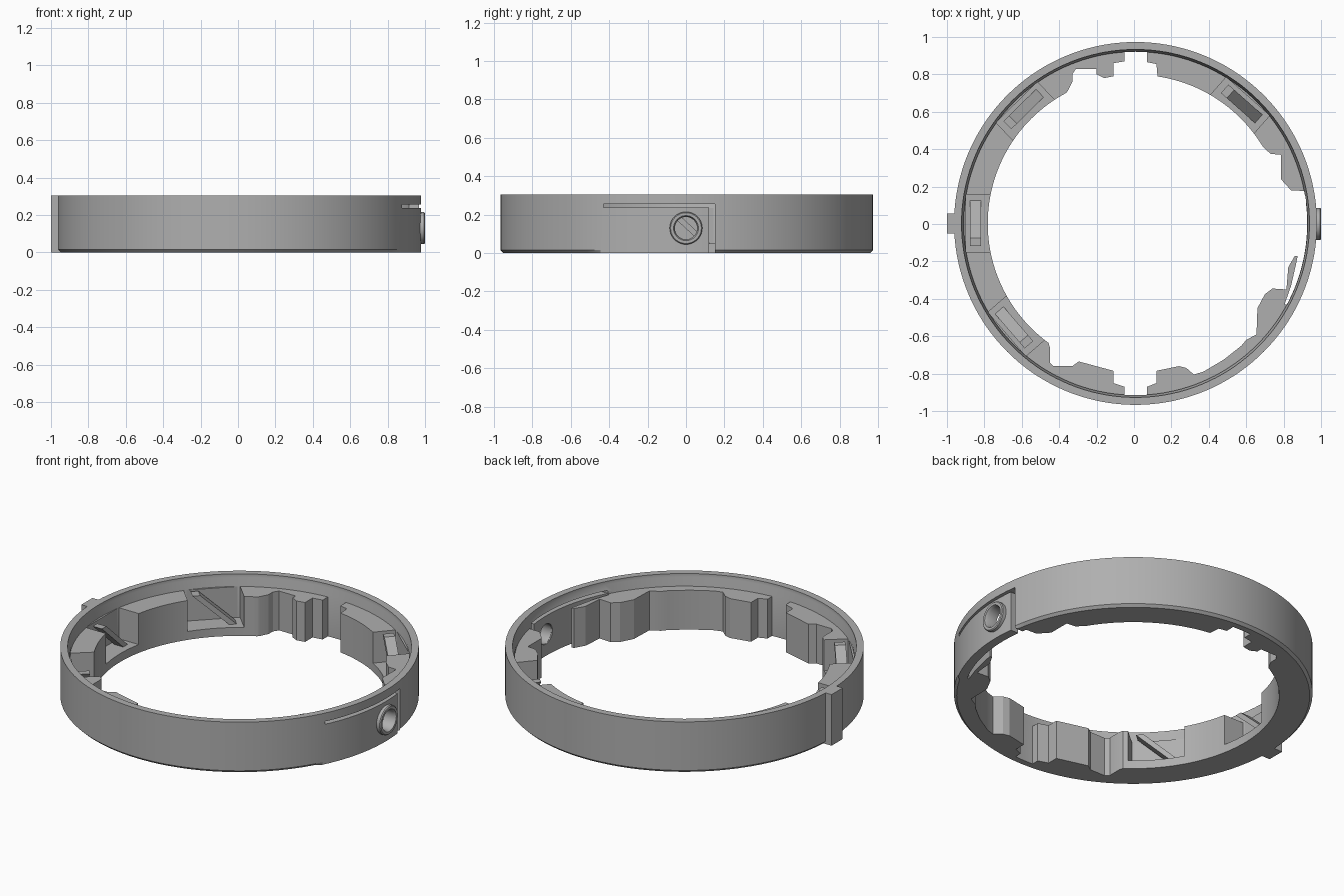
import bpy, bmesh, math
from mathutils import Matrix, Vector

if "Cube" in bpy.data.objects:
    bpy.data.objects.remove(bpy.data.objects["Cube"])

CX, CY = 0.008, 0.003            # ring centre
R, H, SHELF = 0.97, 0.305, 0.235
grey = bpy.data.materials.new("grey_plastic")
grey.diffuse_color = (0.43, 0.43, 0.43, 1)
grey.use_nodes = True
grey.node_tree.nodes["Principled BSDF"].inputs["Base Color"].default_value = grey.diffuse_color


def make(name, verts, faces, matrix=None):
    me = bpy.data.meshes.new(name)
    me.from_pydata(verts, [], faces)
    if matrix:
        me.transform(matrix)
    bm = bmesh.new()
    bm.from_mesh(me)
    bmesh.ops.recalc_face_normals(bm, faces=bm.faces)
    bm.to_mesh(me)
    bm.free()
    me.materials.append(grey)
    ob = bpy.data.objects.new(name, me)
    bpy.context.collection.objects.link(ob)
    return ob


def prism(name, outline, z0, z1, matrix=None):
    n = len(outline)
    verts = [(x, y, z) for z in (z0, z1) for x, y in outline]
    faces = [list(range(n)), list(range(n, 2 * n))]
    faces += [(i, (i + 1) % n, n + (i + 1) % n, n + i) for i in range(n)]
    return make(name, verts, faces, matrix)


def box(name, x, y, z, matrix=None):
    return prism(name, [(x[0], y[0]), (x[1], y[0]), (x[1], y[1]), (x[0], y[1])], *z, matrix)


def revolve(name, profile, steps, matrix=None):
    """Closed ring; profile(angle) gives the (radius, z) points."""
    verts, m = [], len(profile(0))
    for i in range(steps):
        a = 2 * math.pi * i / steps
        verts += [(r * math.cos(a), r * math.sin(a), z) for r, z in profile(a)]
    faces = [(i * m + j, (i + 1) % steps * m + j, (i + 1) % steps * m + (j + 1) % m, i * m + (j + 1) % m)
             for i in range(steps) for j in range(m)]
    return make(name, verts, faces, matrix)


def arc(a0, a1, r, n):
    return [(CX + r * math.cos(math.radians(a0 + (a1 - a0) * i / n)),
             CY + r * math.sin(math.radians(a0 + (a1 - a0) * i / n))) for i in range(n + 1)]


def cut(ob, cutters):
    for c in cutters:
        c.hide_render = True
        mod = ob.modifiers.new("cut", 'BOOLEAN')
        mod.operation, mod.solver, mod.object = 'DIFFERENCE', 'EXACT', c
        bpy.context.view_layer.objects.active = ob
        bpy.ops.object.modifier_apply(modifier=mod.name)
        bpy.data.objects.remove(c)


def smooth(ob):
    bpy.ops.object.select_all(action='DESELECT')
    ob.select_set(True)
    bpy.context.view_layer.objects.active = ob
    bpy.ops.object.shade_smooth_by_angle(angle=math.radians(25))


centre = Matrix.Translation((CX, CY, 0))
sideways = Matrix.Translation((0, 0, 0.13)) @ Matrix.Rotation(math.pi / 2, 4, 'Y')


# Outer wall: bottom edge is chamfered except along the spring latch
def wall_profile(a):
    d = (math.degrees(a) + 180) % 360 - 180
    foot = R if -28 < d < 9 else 0.955
    return [(0.918, 0), (foot, 0), (R, 0.015), (R, H), (0.93, H), (0.93, 0.285), (0.918, 0.25)]


wall = revolve("outer_wall", wall_profile, 144, centre)
hole = prism("button_hole", [(0.06 * math.cos(i * math.pi / 16), 0.06 * math.sin(i * math.pi / 16))
                             for i in range(32)], 0.7, 1.1, sideways)
cut(wall, [box("latch_slot", (0.7, 1.1), (-0.43, 0.15), (0.238, 0.255)),
           box("latch_gap", (0.7, 1.1), (0.12, 0.15), (-0.1, 0.25)), hole])
smooth(wall)

# Button collar around the latch hole
smooth(revolve("button_collar", lambda a: [(0.058, 0.93), (0.085, 0.93), (0.085, 0.995),
                                           (0.08, 1.0), (0.065, 1.0), (0.058, 0.985)], 40, sideways))

# Locating rib on the left
box("locating_rib", (-1.0, -0.94), (-0.05, 0.055), (0, H))

# Inner shelf segments with stepped ends
left = ([(-0.05, 0.87), (-0.11, 0.86), (-0.11, 0.79), (-0.16, 0.78), (-0.2, 0.8), (-0.2, 0.83),
         (-0.31, 0.83), (-0.33, 0.8), (-0.33, 0.76), (-0.355, 0.71)] + arc(118, 234, 0.79, 48) +
        [(-0.45, -0.66), (-0.45, -0.74), (-0.43, -0.76), (-0.33, -0.76), (-0.295, -0.735),
         (-0.11, -0.785), (-0.11, -0.85), (-0.05, -0.87)] + arc(266.4, 93.6, 0.924, 72))
back_right = ([(0.07, 0.865), (0.12, 0.855)] + arc(81.5, 31, 0.795, 22) +
              [(0.73, 0.375), (0.785, 0.37), (0.785, 0.24), (0.84, 0.18)] + arc(10.8, 86.1, 0.924, 32))
front_right = ([(0.07, -0.87), (0.12, -0.85), (0.12, -0.785), (0.24, -0.76), (0.28, -0.77),
                (0.32, -0.805), (0.37, -0.79), (0.48, -0.725), (0.575, -0.65), (0.6, -0.62),
                (0.655, -0.59), (0.66, -0.45), (0.7, -0.375), (0.74, -0.345), (0.815, -0.35),
                (0.825, -0.23), (0.86, -0.17), (0.875, -0.17), (0.865, -0.22), (0.84, -0.33),
                (0.805, -0.43)] + arc(-28, -86.1, 0.924, 26))
segments = {"left_shelf": (left, (134.5, 180, 220.7)),
            "back_right_shelf": (back_right, (48.5,)),
            "front_right_shelf": (front_right, ())}
for name, (outline, angles) in segments.items():
    shelf = prism(name, outline, 0, SHELF)
    turns = [centre @ Matrix.Rotation(math.radians(a), 4, 'Z') for a in angles]
    # Open pockets
    cut(shelf, [box("pocket", (0.6, 0.907), (-0.155, 0.155), (0.05, 0.5), t) for t in turns])
    smooth(shelf)
    # Slanted bar in each pocket, descending clockwise
    for t in turns:
        side = [(0.12, SHELF), (0.078, SHELF), (-0.125, 0.048), (-0.083, 0.048)]
        verts = [(x, y, z) for x in (0.825, 0.885) for y, z in side]
        make("slanted_bar", verts, [(0, 1, 2, 3), (4, 5, 6, 7)] +
             [(i, (i + 1) % 4, 4 + (i + 1) % 4, 4 + i) for i in range(4)], t)
